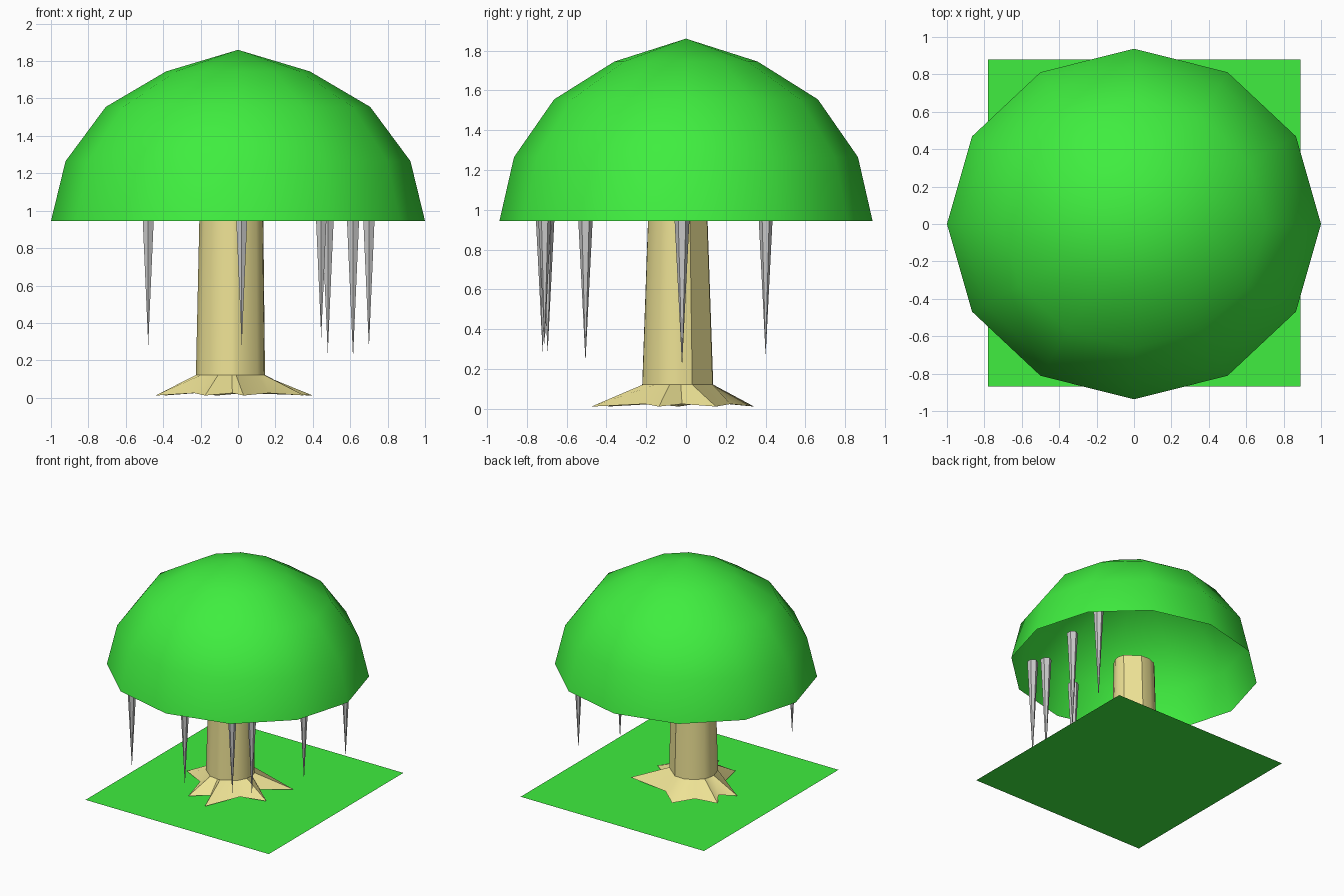
import bpy, bmesh
from math import sin, cos, pi, atan2

if "Cube" in bpy.data.objects:
    bpy.data.objects.remove(bpy.data.objects["Cube"])


def material(name, rgb):
    m = bpy.data.materials.new(name)
    m.diffuse_color = (*rgb, 1)
    m.use_nodes = True
    m.node_tree.nodes["Principled BSDF"].inputs["Base Color"].default_value = m.diffuse_color
    return m


def loft(name, rings, apex=None, cap_top=False, mat=None, smooth=None):
    """Skin a list of equal-length point rings, closing with a tip or a cap."""
    bm = bmesh.new()
    vs = [[bm.verts.new(p) for p in ring] for ring in rings]
    n = len(vs[0])
    for lo, hi in zip(vs, vs[1:]):
        for i in range(n):
            j = (i + 1) % n
            bm.faces.new((lo[i], lo[j], hi[j], hi[i]))
    if apex:
        tip = bm.verts.new(apex)
        for i in range(n):
            bm.faces.new((vs[-1][i], vs[-1][(i + 1) % n], tip))
    if cap_top:
        bm.faces.new(vs[-1])
    me = bpy.data.meshes.new(name)
    bm.to_mesh(me)
    bm.free()
    ob = bpy.data.objects.new(name, me)
    bpy.context.collection.objects.link(ob)
    if mat:
        me.materials.append(mat)
    if smooth:
        bpy.ops.object.select_all(action='DESELECT')
        ob.select_set(True)
        bpy.context.view_layer.objects.active = ob
        bpy.ops.object.shade_smooth_by_angle(angle=smooth)
    return ob


def ellipse(angles, cx, cy, rx, ry, z):
    return [(cx + rx * cos(a), cy + ry * sin(a), z) for a in angles]


green = material("leaf_green", (0.05, 0.85, 0.05))
bark = material("bark", (0.85, 0.76, 0.3))

# Ground sheet
bpy.ops.mesh.primitive_plane_add(size=1, location=(0.055, 0.005, 0))
ground = bpy.context.object
ground.name = "ground"
ground.scale = (1.67, 1.75, 1)
ground.data.materials.append(green)

# Open dome of leaves
twelve = [2 * pi * i / 12 for i in range(12)]
profile = [(1, 0.945), (0.922, 1.265), (0.707, 1.555), (0.384, 1.745)]
loft("canopy", [ellipse(twelve, 0, 0, r, r * 0.937, z) for r, z in profile],
     apex=(0, 0, 1.86), mat=green, smooth=pi / 4)

# Trunk spreading into a star of roots (tips and valleys alternate)
star = [(0.40, 0.15), (0.03, 0.224), (-0.113, 0.342), (-0.227, 0.206),
        (-0.396, 0.154), (-0.33, 0.05), (-0.44, -0.039), (-0.234, -0.16),
        (-0.176, -0.394), (-0.03, -0.315), (0.03, -0.475), (0.164, -0.207),
        (0.354, -0.136), (0.216, -0.02)]
cx, cy = -0.04, -0.04
angles = [atan2(y - cy, x - cx) for x, y in star]
loft("trunk", [[(x, y, 0.025 if i % 2 else 0.012) for i, (x, y) in enumerate(star)],
               ellipse(angles, cx, cy, 0.185, 0.18, 0.122),
               ellipse(angles, cx + 0.005, cy, 0.17, 0.148, 1.03)],
     cap_top=True, mat=bark, smooth=pi / 5)

# Hanging spikes under the canopy: x, y, tip height
spikes = [(-0.48, -0.695, 0.28), (0.02, -0.72, 0.28), (0.445, -0.71, 0.32),
          (0.48, -0.505, 0.235), (0.615, -0.02, 0.21), (0.70, 0.40, 0.265)]
for i, (x, y, z) in enumerate(spikes):
    bpy.ops.mesh.primitive_cone_add(vertices=6, radius1=0.043, radius2=0, depth=0.85,
                                    location=(x, y, z + 0.425), rotation=(pi, 0, 0))
    bpy.context.object.name = f"hanging_spike_{i + 1}"
